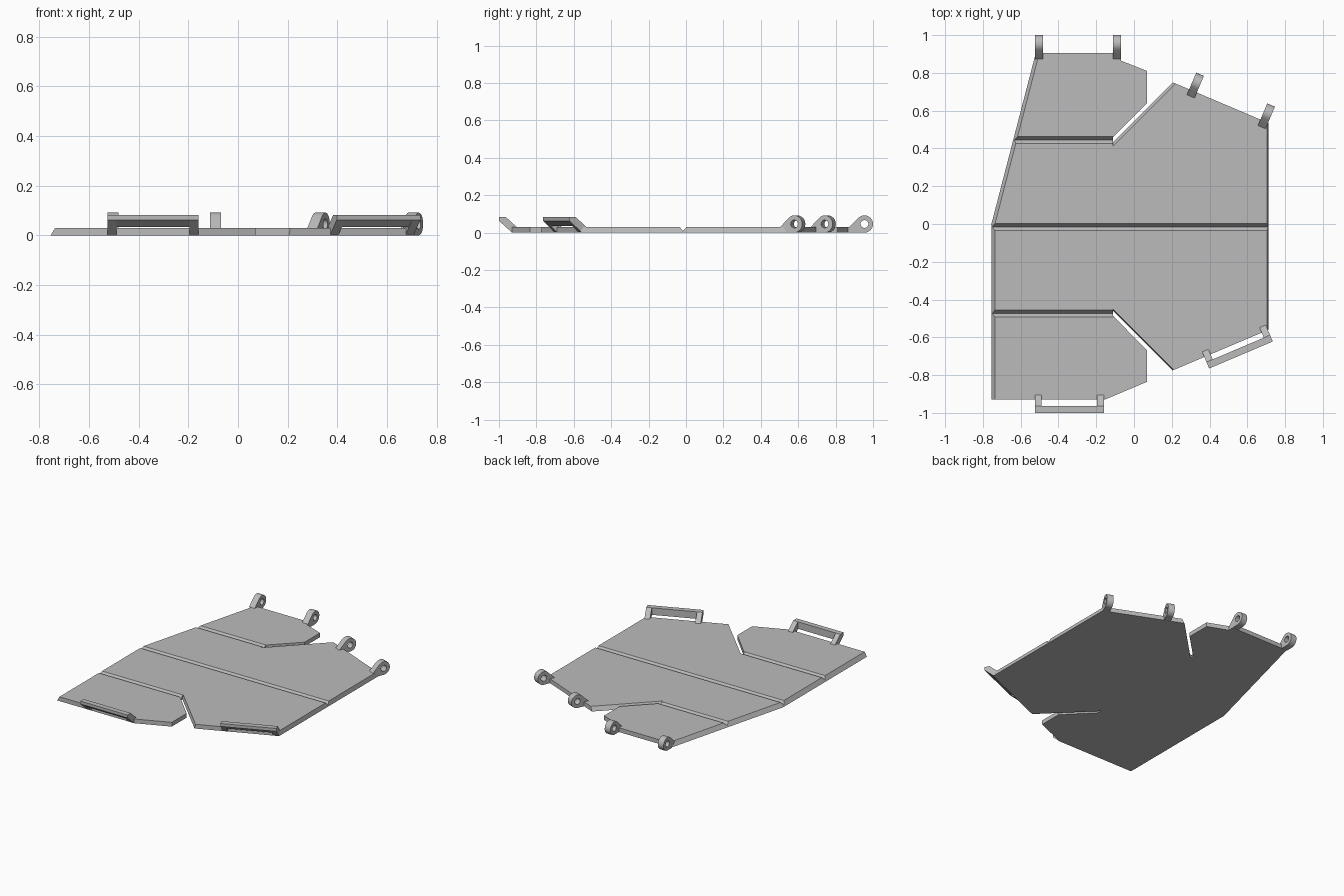
import bpy, bmesh, math
from mathutils import Matrix, Vector
from mathutils.geometry import intersect_line_line_2d, intersect_line_line

cube = bpy.data.objects.get("Cube")
if cube:
    bpy.data.objects.remove(cube)

grey = bpy.data.materials.new("plain grey")
grey.use_nodes = True
grey.diffuse_color = (0.5, 0.5, 0.5, 1)
grey.node_tree.nodes["Principled BSDF"].inputs["Base Color"].default_value = (0.5, 0.5, 0.5, 1)

THICK = 0.03


def finish(bm, name, matrix=Matrix(), smooth=False):
    bmesh.ops.recalc_face_normals(bm, faces=bm.faces)
    mesh = bpy.data.meshes.new(name)
    bm.to_mesh(mesh)
    bm.free()
    mesh.materials.append(grey)
    obj = bpy.data.objects.new(name, mesh)
    obj.matrix_world = matrix
    bpy.context.collection.objects.link(obj)
    if smooth:
        bpy.ops.object.select_all(action='DESELECT')
        obj.select_set(True)
        bpy.context.view_layer.objects.active = obj
        bpy.ops.object.shade_smooth_by_angle(angle=math.radians(35))
    return obj


def skin(bm, a, b):
    """Quads between two closed rings of vertices."""
    for i in range(len(a)):
        j = (i + 1) % len(a)
        bm.faces.new((a[i], a[j], b[j], b[i]))


def ring(bm, x, profile):
    return [bm.verts.new((x, y, z)) for y, z in profile]


def prism(bm, profile, x0, x1):
    """Extrude a (y, z) profile along x."""
    a, b = ring(bm, x0, profile), ring(bm, x1, profile)
    bm.faces.new(a)
    bm.faces.new(b)
    skin(bm, a, b)


def place(x, y, degrees):
    return Matrix.Translation((x, y, 0)) @ Matrix.Rotation(math.radians(degrees), 4, 'Z')


# Plate outline: x, y and the bevel inset of the edge that starts there
OUTLINE = [
    (-0.755, -0.93, 0), (-0.155, -0.93, 0), (0.07, -0.835, 0), (0.07, -0.67, 0),
    (-0.11, -0.487, 0), (-0.11, -0.46, 0.006), (0.205, -0.775, 0), (0.712, -0.56, 0.008),
    (0.712, 0.535, 0), (0.205, 0.75, 0.015), (-0.11, 0.435, 0), (-0.11, 0.46, 0),
    (0.07, 0.64, 0), (0.07, 0.81, 0), (-0.07, 0.865, 0), (-0.07, 0.905, 0),
    (-0.52, 0.905, 0.018), (-0.755, 0, 0.018)]


def inset_outline(outline):
    lines = []
    for i, (x, y, inset) in enumerate(outline):
        p, q = Vector((x, y, 0)), Vector((*outline[(i + 1) % len(outline)][:2], 0))
        d = (q - p).normalized()
        n = Vector((-d.y, d.x, 0)) * inset
        lines.append((p + n, q + n))
    return [intersect_line_line(*lines[i - 1], *lines[i])[0] for i in range(len(lines))]


# Plate with bevelled edges
bm = bmesh.new()
bottom = [bm.verts.new((x, y, 0)) for x, y, _ in OUTLINE]
top = [bm.verts.new((p.x, p.y, THICK)) for p in inset_outline(OUTLINE)]
bm.faces.new(bottom)
bm.faces.new(top)
skin(bm, bottom, top)
plate = finish(bm, "folding_plate")

# V-shaped fold grooves cut into the top of the plate
bm = bmesh.new()
for y, end in ((0.445, -0.109), (-0.016, 0.8), (-0.474, -0.109)):
    prism(bm, [(y, 0.008), (y + 0.027, 0.041), (y - 0.027, 0.041)], -0.85, end)
cutter = finish(bm, "groove_cutter")
cutter.hide_render = True
cut = plate.modifiers.new("grooves", 'BOOLEAN')
cut.operation = 'DIFFERENCE'
cut.solver = 'EXACT'
cut.object = cutter
bpy.ops.object.select_all(action='DESELECT')
bpy.context.view_layer.objects.active = plate
plate.select_set(True)
bpy.ops.object.modifier_apply(modifier=cut.name)
bpy.data.objects.remove(cutter)


# Hinge lugs: rounded eye with a hole and a slanted foot
def hinge_lug(name, x, y, degrees):
    cy, cz, radius, hole, half = 0.048, 0.046, 0.046, 0.021, 0.022
    angles = [math.radians(-90 + 225 * i / 15) for i in range(16)]
    outer = [(cy + radius * math.cos(a), cz + radius * math.sin(a)) for a in angles]
    outer += [(-0.01, 0.053), (-0.033, THICK), (0, 0), (0.024, 0)]
    angles += [math.radians(a) for a in (160, 190, 220, 245)]
    inner = [(cy + hole * math.cos(a), cz + hole * math.sin(a)) for a in angles]
    bm = bmesh.new()
    o0, o1 = ring(bm, -half, outer), ring(bm, half, outer)
    i0, i1 = ring(bm, -half, inner), ring(bm, half, inner)
    for a, b in ((o0, o1), (i0, i1), (o0, i0), (o1, i1)):
        skin(bm, a, b)
    finish(bm, name, place(x, y, degrees), smooth=True)


hinge_lug("rear_right_outer_lug", -0.503, 0.906, 0)
hinge_lug("rear_right_inner_lug", -0.09, 0.906, 0)
hinge_lug("rear_left_inner_lug", 0.313, 0.706, -23)
hinge_lug("rear_left_outer_lug", 0.689, 0.543, -23)


# Loop handles: two slanted legs joined by a bar
def loop_handle(name, x, y, degrees):
    leg = [(-0.025, THICK), (0, 0), (0.07, 0.063), (0.07, 0.083), (0.033, 0.083)]
    bar = [(0.033, 0.034), (0.07, 0.063), (0.07, 0.083), (0.033, 0.083)]
    bm = bmesh.new()
    prism(bm, leg, -0.183, -0.147)
    prism(bm, bar, -0.147, 0.147)
    prism(bm, leg, 0.147, 0.183)
    finish(bm, name, place(x, y, degrees))


loop_handle("front_right_handle", -0.342, -0.93, 180)
loop_handle("front_left_handle", 0.539, -0.629, 203)
